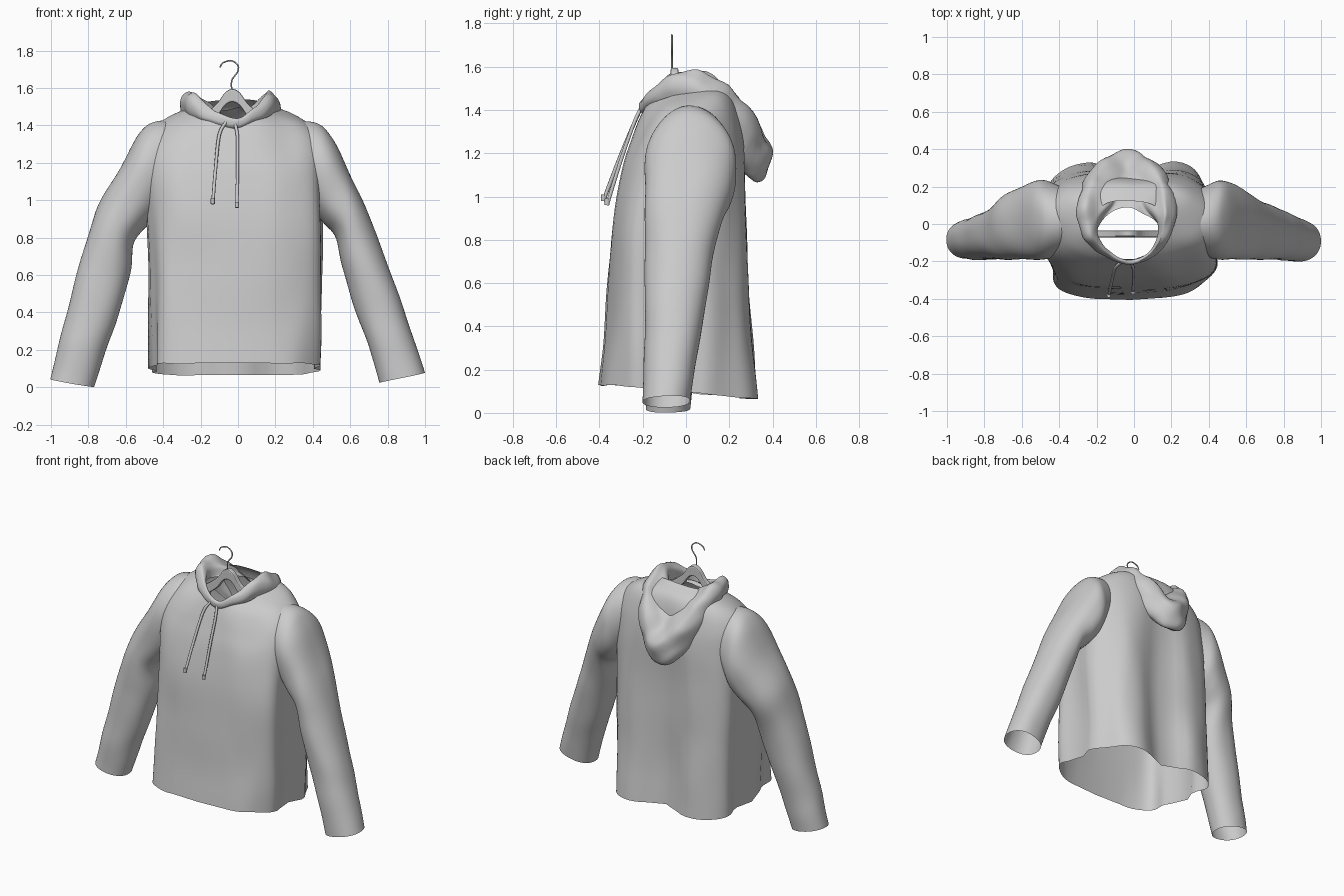
import bpy, bmesh, math
from mathutils import Vector, noise

if "Cube" in bpy.data.objects:
    bpy.data.objects.remove(bpy.data.objects["Cube"])

SIDES = 72


def power(v, n):
    return math.copysign(abs(v) ** (2 / n), v)


def spline(pts, steps):
    """Smooth open path through the points."""
    pts = [Vector(p) for p in pts]
    p = [2 * pts[0] - pts[1]] + pts + [2 * pts[-1] - pts[-2]]
    out = []
    for i in range(1, len(p) - 2):
        a, b, c, d = p[i - 1:i + 3]
        for k in range(steps):
            t = k / steps
            out.append(0.5 * (2 * b + (c - a) * t + (2 * a - 5 * b + 4 * c - d) * t ** 2
                              + (3 * b - a - 3 * c + d) * t ** 3))
    return out + [pts[-1]]


def loft(name, rings, steps=6, wrinkle=0.0, freq=(6, 6, 2.5)):
    """Cloth tube through rings of equal point count, left open at both ends."""
    columns = [spline(col, steps) for col in zip(*rings)]
    bm = bmesh.new()
    rows = []
    for j in range(len(columns[0])):
        row = []
        for col in columns:
            v = col[j]
            q = Vector((v.x * freq[0], v.y * freq[1], v.z * freq[2]))
            row.append(bm.verts.new(v + noise.noise_vector(q) * wrinkle))
        rows.append(row)
    for r, s in zip(rows, rows[1:]):
        n = len(r)
        for i in range(n):
            bm.faces.new((r[i], r[(i + 1) % n], s[(i + 1) % n], s[i]))
    bmesh.ops.recalc_face_normals(bm, faces=bm.faces)
    me = bpy.data.meshes.new(name)
    bm.to_mesh(me)
    bm.free()
    ob = bpy.data.objects.new(name, me)
    bpy.context.collection.objects.link(ob)
    me.shade_smooth()
    return ob


def angles():
    return [2 * math.pi * i / SIDES for i in range(SIDES)]


def body_ring(zf, zb, xl, xr, yf, yb, n, fold):
    ring = []
    for a in angles():
        m = n + 20 * fold if math.cos(a) > 0 else n     # squarer front corners
        s, c = power(math.sin(a), m), power(-math.cos(a), m)
        x = (xl + xr) / 2 + s * (xr - xl) / 2
        y = (yf + yb) / 2 + c * (yb - yf) / 2
        if c > 0:   # hanging fold down the middle of the back
            y -= fold * math.exp(-((x + 0.02) / 0.13) ** 2) * c
        else:       # front panel bows outward
            y -= fold * 0.5 * s * s * c
        x += fold * 0.25 * math.sin(y * 21) * abs(s)    # side pleats
        ring.append((x, y, zf + (zb - zf) * (c + 1) / 2))
    return ring


def sleeve_ring(xo, zo, xi, zi, y0, y1, n=2.2):
    ring = []
    for a in angles():
        u, v = power(math.cos(a), n), power(math.sin(a), n)
        ring.append(((xo + xi) / 2 + u * (xo - xi) / 2,
                     (y0 + y1) / 2 + v * (y1 - y0) / 2,
                     (zo + zi) / 2 + u * (zo - zi) / 2))
    return ring


def hood_ring(xl, xr, yf, zf, zs, yb, zb, pinch=0.0):
    ring = []
    for a in angles():
        s, t = math.sin(a), (1 - math.cos(a)) / 2
        z = zf + (zb - zf) * t + (zs - (zf + zb) / 2) * s * s
        w = (xr - xl) / 2 * (1 - pinch * t ** 3)
        ring.append(((xl + xr) / 2 + s * w, yf + (yb - yf) * t, z))
    return ring


def tube(name, pts, radius):
    cu = bpy.data.curves.new(name, 'CURVE')
    cu.dimensions = '3D'
    cu.bevel_depth = radius
    cu.bevel_resolution = 2
    cu.use_fill_caps = True
    path = spline(pts, 6)
    sp = cu.splines.new('POLY')
    sp.points.add(len(path) - 1)
    for p, q in zip(sp.points, path):
        p.co = (*q, 1)
    sp.use_smooth = True
    ob = bpy.data.objects.new(name, cu)
    bpy.context.collection.objects.link(ob)
    return ob


# Body from hem to neckline
loft("body", [body_ring(*r) for r in [
    (0.13, 0.065, -0.46, 0.42, -0.405, 0.345, 3.6, 0.10),
    (0.35, 0.33, -0.465, 0.43, -0.38, 0.32, 3.6, 0.09),
    (0.62, 0.60, -0.47, 0.435, -0.36, 0.30, 3.5, 0.07),
    (0.90, 0.90, -0.48, 0.44, -0.335, 0.285, 3.3, 0.05),
    (1.13, 1.16, -0.49, 0.45, -0.29, 0.275, 3.0, 0.03),
    (1.27, 1.33, -0.485, 0.445, -0.245, 0.255, 2.6, 0.01),
    (1.36, 1.47, -0.41, 0.37, -0.215, 0.215, 2.2, 0.0),
    (1.42, 1.54, -0.24, 0.19, -0.19, 0.13, 2.1, 0.0)]], wrinkle=0.012)

# Sleeves, each from shoulder to open cuff
sleeves = {
    "right_sleeve": [
        (0.28, 1.42, 0.33, 1.05, -0.13, 0.17, 2),
        (0.42, 1.415, 0.385, 0.95, -0.175, 0.215, 2),
        (0.50, 1.345, 0.425, 0.91, -0.19, 0.235, 2.2),
        (0.58, 1.18, 0.465, 0.87, -0.19, 0.215, 2.3),
        (0.665, 1.00, 0.525, 0.80, -0.19, 0.17),
        (0.765, 0.75, 0.555, 0.64, -0.19, 0.12),
        (0.868, 0.47, 0.64, 0.37, -0.19, 0.08),
        (0.935, 0.27, 0.70, 0.21, -0.195, 0.05),
        (0.997, 0.08, 0.755, 0.025, -0.20, 0.02)],
    "left_sleeve": [
        (-0.30, 1.42, -0.35, 1.05, -0.13, 0.17, 2),
        (-0.44, 1.425, -0.41, 0.94, -0.175, 0.215, 2),
        (-0.53, 1.36, -0.455, 0.89, -0.19, 0.235, 2.2),
        (-0.625, 1.18, -0.51, 0.84, -0.19, 0.21, 2.3),
        (-0.745, 0.98, -0.56, 0.76, -0.19, 0.165),
        (-0.825, 0.74, -0.58, 0.60, -0.19, 0.10),
        (-0.90, 0.46, -0.645, 0.37, -0.19, 0.06),
        (-0.95, 0.25, -0.71, 0.19, -0.19, 0.04),
        (-1.0, 0.04, -0.77, 0.0, -0.19, 0.02)]}
for name, rings in sleeves.items():
    loft(name, [sleeve_ring(*r) for r in rings], wrinkle=0.006, freq=(5, 5, 5))

# Hood folded back: neck seam, inside of pouch, rim, outside, underside
loft("hood", [hood_ring(*r) for r in [
    (-0.20, 0.14, -0.19, 1.41, 1.46, 0.08, 1.49),
    (-0.19, 0.13, -0.195, 1.43, 1.53, 0.19, 1.43, 0.5),
    (-0.22, 0.155, -0.205, 1.435, 1.565, 0.27, 1.34, 0.5),
    (-0.26, 0.18, -0.215, 1.43, 1.575, 0.39, 1.24, 0.2),
    (-0.295, 0.215, -0.22, 1.42, 1.53, 0.385, 1.14),
    (-0.30, 0.225, -0.215, 1.40, 1.46, 0.33, 1.06),
    (-0.27, 0.20, -0.19, 1.38, 1.41, 0.23, 1.13)]],
    wrinkle=0.02, freq=(9, 9, 9))

# Drawstrings with knotted tips
for name, pts in {
    "left_drawstring": [(-0.06, -0.20, 1.425), (-0.10, -0.235, 1.35),
                        (-0.12, -0.31, 1.17), (-0.135, -0.382, 0.98)],
    "right_drawstring": [(-0.02, -0.20, 1.425), (-0.003, -0.24, 1.34),
                         (-0.003, -0.30, 1.17), (-0.005, -0.365, 0.96)]}.items():
    tube(name, pts, 0.009)
    end = Vector(pts[-1])
    tube(name + "_tip", [end + Vector((0, -0.0, 0.03)), end], 0.011)

# Hanger: flat arched arms
arch = spline([(-0.34, 0, 1.33), (-0.22, 0, 1.40), (-0.12, 0, 1.475), (-0.07, 0, 1.54),
               (-0.03, 0, 1.56), (0.01, 0, 1.54), (0.06, 0, 1.475), (0.16, 0, 1.40),
               (0.28, 0, 1.33)], 5)
bm = bmesh.new()
rows = [[bm.verts.new((p.x, -0.053 + dy, p.z + dz)) for dy, dz in
         ((-0.018, -0.035), (0.018, -0.035), (0.018, 0.035), (-0.018, 0.035))] for p in arch]
for r, s in zip(rows, rows[1:]):
    for i in range(4):
        bm.faces.new((r[i], r[(i + 1) % 4], s[(i + 1) % 4], s[i]))
bm.faces.new(rows[0])
bm.faces.new(rows[-1])
bmesh.ops.recalc_face_normals(bm, faces=bm.faces)
me = bpy.data.meshes.new("hanger_arms")
bm.to_mesh(me)
bm.free()
hanger = bpy.data.objects.new("hanger_arms", me)
bpy.context.collection.objects.link(hanger)
bev = hanger.modifiers.new("soft_edges", 'BEVEL')
bev.width = 0.008
bev.segments = 2

# Wire hook
tube("hanger_hook", [(x, -0.065, z) for x, z in (
    (-0.033, 1.57), (-0.033, 1.64), (-0.003, 1.685), (0.0, 1.72), (-0.035, 1.746),
    (-0.08, 1.735), (-0.097, 1.71))], 0.004)
